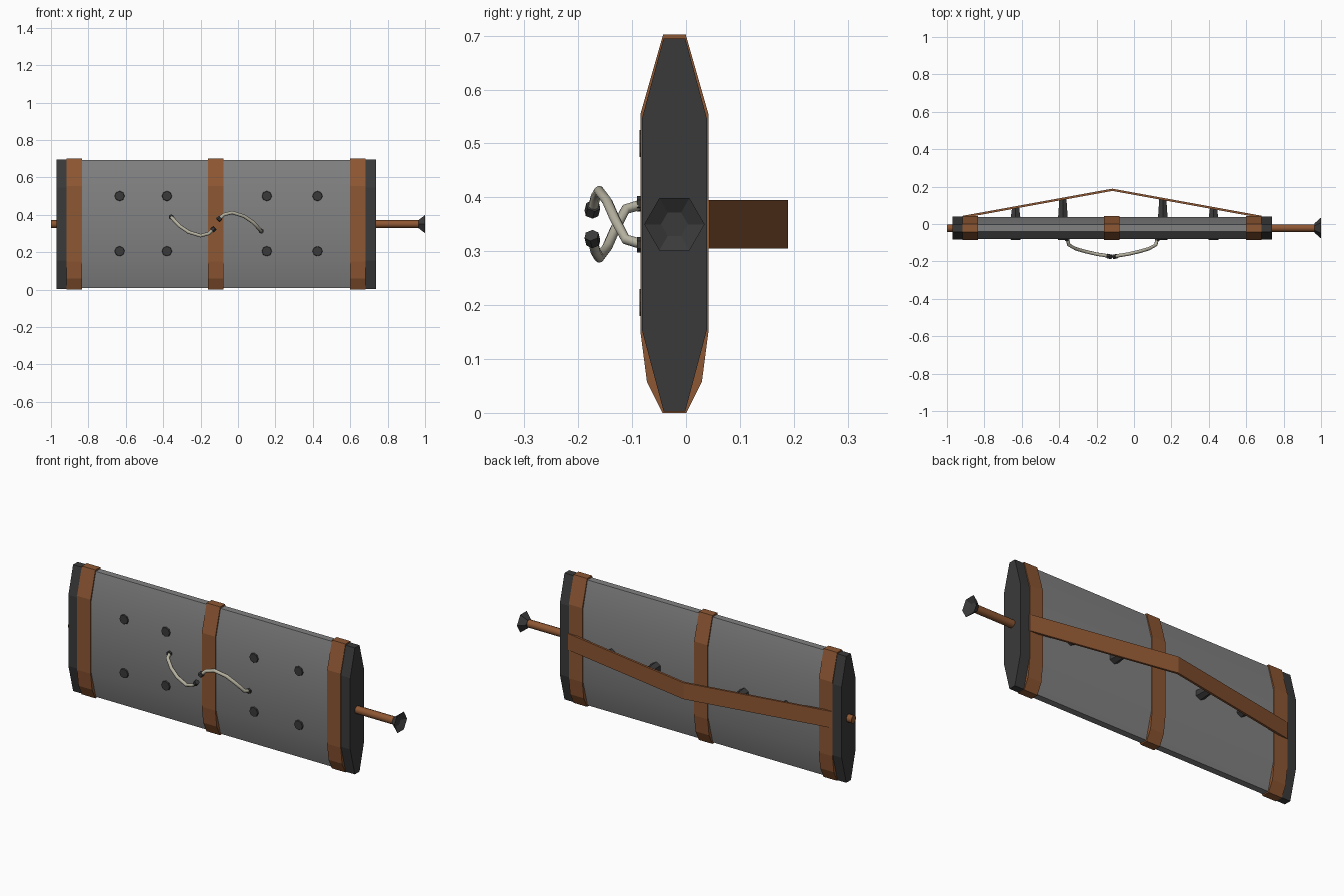
import bpy, bmesh, math
from mathutils import Vector

if "Cube" in bpy.data.objects:
    bpy.data.objects.remove(bpy.data.objects["Cube"])

CX, CY, CZ = -0.116, -0.0215, 0.35   # centre of the shield body


def material(name, rgb):
    m = bpy.data.materials.new(name)
    m.diffuse_color = (*rgb, 1)
    m.use_nodes = True
    m.node_tree.nodes["Principled BSDF"].inputs["Base Color"].default_value = m.diffuse_color
    return m


GREY = material("steel_grey", (0.22, 0.22, 0.22))
DARK = material("dark_iron", (0.042, 0.042, 0.042))
LEATHER = material("brown_leather", (0.27, 0.095, 0.033))
BONE = material("pale_rope", (0.46, 0.44, 0.35))


def finish(name, bm, mat, smooth=False):
    bmesh.ops.recalc_face_normals(bm, faces=bm.faces)
    me = bpy.data.meshes.new(name)
    bm.to_mesh(me)
    bm.free()
    me.materials.append(mat)
    ob = bpy.data.objects.new(name, me)
    bpy.context.collection.objects.link(ob)
    if smooth:
        bpy.ops.object.select_all(action='DESELECT')
        ob.select_set(True)
        bpy.context.view_layer.objects.active = ob
        bpy.ops.object.shade_smooth_by_angle(angle=math.radians(40))
    return ob


def prism(name, pts, offset, mat, smooth=False):
    """Extrude a closed outline of 3D points by an offset vector."""
    bm = bmesh.new()
    f = bm.faces.new([bm.verts.new(p) for p in pts])
    r = bmesh.ops.extrude_face_region(bm, geom=[f])
    bmesh.ops.translate(bm, vec=offset,
                        verts=[v for v in r["geom"] if isinstance(v, bmesh.types.BMVert)])
    return finish(name, bm, mat, smooth)


def slab(name, x0, x1, half, mat, smooth=False):
    """Extrude a mirrored (half width, height) outline along x."""
    pts = [(x0, CY + w, z) for w, z in half] + [(x0, CY - w, z) for w, z in reversed(half)]
    return prism(name, pts, (x1 - x0, 0, 0), mat, smooth)


def peg(name, a, b, r1, r2, sides, mat, smooth=False):
    a, b = Vector(a), Vector(b)
    bm = bmesh.new()
    bmesh.ops.create_cone(bm, cap_ends=True, segments=sides, radius1=r1, radius2=r2,
                          depth=(b - a).length)
    rot = (b - a).to_track_quat('Z', 'Y').to_matrix()
    for v in bm.verts:
        v.co = rot @ v.co + (a + b) / 2
    return finish(name, bm, mat, smooth)


# Body and its dark end caps
slab("body", -0.90, 0.67, [(0.018, 0.007), (0.058, 0.155), (0.058, 0.545), (0.018, 0.693)], GREY, True)
cap = [(0.020, 0.003), (0.0605, 0.155), (0.0605, 0.545), (0.020, 0.695)]
slab("end_cap_left", -0.97, -0.89, cap, DARK)
slab("end_cap_right", 0.66, 0.737, cap, DARK)

# Leather bands wrapped round the body
band = [(0.022, 0.0), (0.051, 0.058), (0.063, 0.15), (0.063, 0.555), (0.021, 0.702)]
for name, x in (("left", -0.875), ("middle", CX - 0.003), ("right", 0.64)):
    slab("band_" + name, x - 0.041, x + 0.041, band, LEATHER)

# Bent strap across the back
t = 0.012
strap = [(-0.915, 0.032), (CX, 0.177), (0.683, 0.032)]
outline = [(x, y, 0.305) for x, y in strap] + [(x, y + t, 0.305) for x, y in reversed(strap)]
prism("back_strap", outline, (0, 0, 0.09), LEATHER)

# Tapered supports under the strap, and studs on the front
for i, x in enumerate((-0.633, -0.380, 0.154, 0.425)):
    y = 0.182 - abs(x - CX) * 0.182
    peg(f"strap_support_{i}", (x, 0.03, CZ), (x, y, CZ), 0.030, 0.022, 6, DARK)
    for j, z in enumerate((0.205, 0.5)):
        peg(f"stud_{i}_{j}", (x, -0.07, z), (x, -0.086, z), 0.030, 0.025, 8, DARK)

# Rod through the body with a flared six-sided cup at its tip
peg("rod", (-1.0, CY, CZ), (0.98, CY, CZ), 0.021, 0.021, 10, LEATHER, True)
bm = bmesh.new()
rings = []
for x, r in ((0.965, 0.025), (1.0, 0.056), (0.982, 0.025)):
    rings.append([bm.verts.new((x, CY + r * math.cos(k * math.pi / 3),
                                CZ + r * math.sin(k * math.pi / 3))) for k in range(6)])
for a, b in zip(rings, rings[1:]):
    for k in range(6):
        n = (k + 1) % 6
        bm.faces.new((a[k], a[n], b[n], b[k]))
bm.faces.new(rings[0])
bm.faces.new(rings[2])
finish("rod_cup", bm, DARK)

# Two curved rope hooks on the front, the second turned half round
path = [(-0.357, -0.078, 0.388), (-0.348, -0.112, 0.378), (-0.312, -0.132, 0.340),
        (-0.265, -0.146, 0.308), (-0.200, -0.161, 0.288), (-0.155, -0.168, 0.300),
        (-0.130, -0.174, 0.324)]


def tube(name, pts, radius):
    cu = bpy.data.curves.new(name + "_path", 'CURVE')
    cu.dimensions = '3D'
    cu.bevel_depth = radius
    cu.bevel_resolution = 2
    cu.use_fill_caps = True
    sp = cu.splines.new('POLY')
    sp.points.add(len(pts) - 1)
    for p, co in zip(sp.points, pts):
        p.co = (*co, 1)
    cu.materials.append(BONE)
    ob = bpy.data.objects.new(name, cu)
    bpy.context.collection.objects.link(ob)


for name, turned in (("left", False), ("right", True)):
    pts = [Vector((2 * CX - x, y, 2 * CZ - z)) if turned else Vector((x, y, z)) for x, y, z in path]
    tube("rope_" + name, pts, 0.0095)
    peg("rope_base_" + name, pts[0], pts[0] + Vector((0, -0.013, 0)), 0.014, 0.014, 6, DARK)
    d = (pts[-1] - pts[-2]).normalized()
    peg("rope_tip_" + name, pts[-1] - d * 0.012, pts[-1] + d * 0.008, 0.014, 0.014, 6, DARK)
